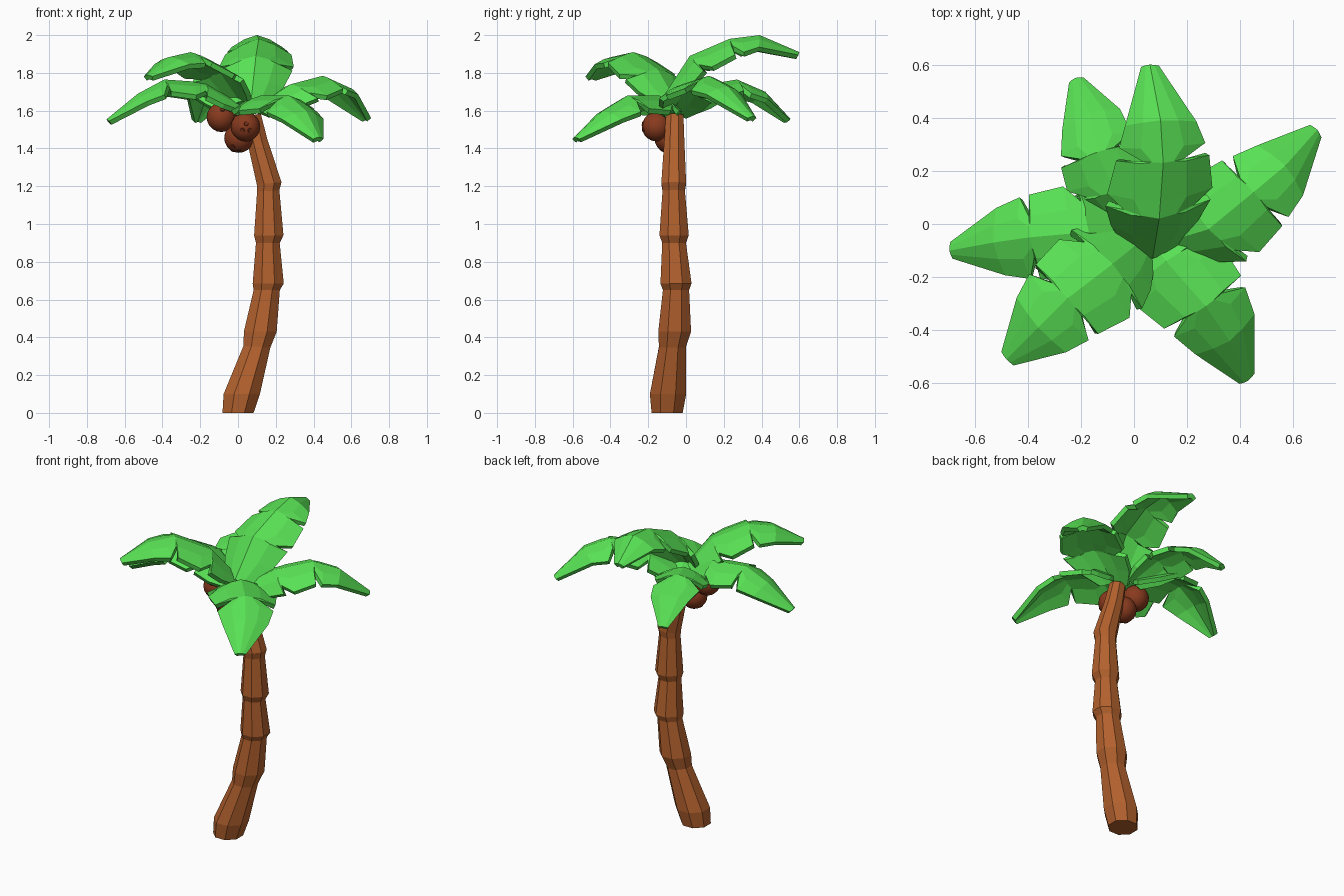
import bpy, bmesh, math
from mathutils import Vector, Matrix

if "Cube" in bpy.data.objects:
    bpy.data.objects.remove(bpy.data.objects["Cube"])


def material(name, rgb):
    m = bpy.data.materials.new(name)
    m.diffuse_color = (*rgb, 1)
    m.use_nodes = True
    m.node_tree.nodes["Principled BSDF"].inputs["Base Color"].default_value = m.diffuse_color
    return m


BARK = material("bark", (0.45, 0.12, 0.027))
HUSK = material("husk", (0.25, 0.043, 0.013))
EYE = material("husk_eye", (0.16, 0.028, 0.009))
LEAF = material("leaf", (0.10, 0.76, 0.09))


def finish(bm, name, mat):
    me = bpy.data.meshes.new(name)
    bm.to_mesh(me)
    bm.free()
    me.materials.append(mat)
    ob = bpy.data.objects.new(name, me)
    bpy.context.collection.objects.link(ob)
    return ob


# Trunk: stepped eight-sided rings (x, y, z, radius, lean in degrees)
RINGS = [(0, -.10, 0, .089, 0), (.02, -.095, .10, .104, 0),
         (.10, -.072, .35, .077, 4), (.118, -.06, .43, .094, 0),
         (.152, -.053, .65, .075, 0), (.160, -.053, .685, .089, 0),
         (.158, -.063, .90, .068, 0), (.163, -.063, .94, .084, 0),
         (.160, -.065, 1.175, .064, -4), (.165, -.065, 1.215, .071, -6),
         (.105, -.062, 1.43, .058, -16), (.075, -.06, 1.575, .050, -12)]
bm = bmesh.new()
loops = []
for x, y, z, r, lean in RINGS:
    rot = Matrix.Rotation(math.radians(lean), 3, 'Y')
    loops.append([bm.verts.new(Vector((x, y, z)) + rot @ Vector(
        (r * math.cos(a), r * math.sin(a), 0)))
        for a in [math.pi / 8 + k * math.pi / 4 for k in range(8)]])
for a, b in zip(loops, loops[1:]):
    for k in range(8):
        n = (k + 1) % 8
        bm.faces.new((a[k], a[n], b[n], b[k]))
bm.faces.new(loops[0][::-1])
bm.faces.new(loops[-1])
finish(bm, "trunk", BARK)

# Fronds: three notched leaflets along a ridge path; (path parameter, half width)
STATIONS = [(0, .085), (.45, .145), (.96, .175), (1.0, .115), (1.3, .175), (1.97, .155),
            (2.0, .075), (2.35, .155), (3, .128), (4, .032)]


def frond(name, pts, scale=1.0, inner=1.0, droop=.4):
    pts = [Vector(p) for p in pts]

    def at(t):
        t = min(max(t, 0), 4)
        i = min(int(t), 3)
        return pts[i].lerp(pts[i + 1], t - i)

    d = pts[-1] - pts[1]
    side = Vector((d.y, -d.x, 0)).normalized()
    bm = bmesh.new()
    rows = []
    for t, w in STATIONS:
        w *= scale * (inner if t < 1.98 else 1)
        normal = side.cross(at(t + .35) - at(t - .35)).normalized()
        rows.append([bm.verts.new(at(t) + side * u * w - normal * w * droop * abs(u) ** 1.5)
                     for u in (-1, -.5, 0, .5, 1)])
    for a, b in zip(rows, rows[1:]):
        for j in range(4):
            bm.faces.new((a[j], a[j + 1], b[j + 1], b[j]))
    ob = finish(bm, name, LEAF)
    mod = ob.modifiers.new("thickness", 'SOLIDIFY')
    mod.thickness = .028
    mod.offset = -1


frond("frond_back", [(.07, -.13, 1.66), (.095, .02, 1.89), (.11, .23, 1.98),
                     (.10, .39, 2.0), (.06, .60, 1.91)], 1.05, 1.08, .48)
frond("frond_back_left", [(.02, -.02, 1.62), (-.07, .12, 1.74), (-.14, .27, 1.765),
                          (-.17, .42, 1.70), (-.22, .55, 1.56)], .9, 1.05)
frond("frond_right", [(.08, -.08, 1.61), (.28, -.02, 1.74), (.45, .12, 1.785),
                      (.57, .22, 1.73), (.69, .355, 1.57)], 1, 1.08)
frond("frond_front_right", [(.07, -.06, 1.63), (.12, -.14, 1.68), (.27, -.31, 1.68),
                            (.36, -.44, 1.60), (.43, -.59, 1.46)], 1.05, 1.08)
frond("frond_front_left", [(.03, -.06, 1.66), (-.08, -.15, 1.82), (-.25, -.28, 1.91),
                           (-.36, -.39, 1.885), (-.48, -.51, 1.79)], 1.08, 1.05, .3)
frond("frond_left", [(.03, -.05, 1.63), (-.17, -.03, 1.75), (-.39, -.05, 1.765),
                     (-.53, -.07, 1.69), (-.695, -.10, 1.555)], 1, 1.03)

# Coconuts, each with three small eyes facing its given direction
R = .078


def coconut(name, centre, facing):
    c, f = Vector(centre), Vector(facing).normalized()
    bm = bmesh.new()
    bmesh.ops.create_uvsphere(bm, u_segments=16, v_segments=10, radius=R,
                              matrix=Matrix.Translation(c))
    ob = finish(bm, name, HUSK)
    for p in ob.data.polygons:
        p.use_smooth = True
    tilt = f.to_track_quat('Z', 'Y').to_matrix()
    bm = bmesh.new()
    for k in range(3):
        a = k * math.tau / 3 + math.pi / 2
        v = (tilt @ Vector((.32 * math.cos(a), .32 * math.sin(a), 1))).normalized()
        place = Matrix.Translation(c + v * R * .985) @ v.to_track_quat('Z', 'Y').to_matrix().to_4x4()
        bmesh.ops.create_cone(bm, cap_ends=True, segments=8, radius1=.013,
                              radius2=.011, depth=.006, matrix=place)
    finish(bm, name + "_eyes", EYE)


coconut("coconut_front", (.04, -.155, 1.515), (.05, -1, -.1))
coconut("coconut_left", (-.088, -.09, 1.565), (.3, -.7, .7))
coconut("coconut_low", (.005, -.09, 1.455), (-.3, -.5, -.8))
